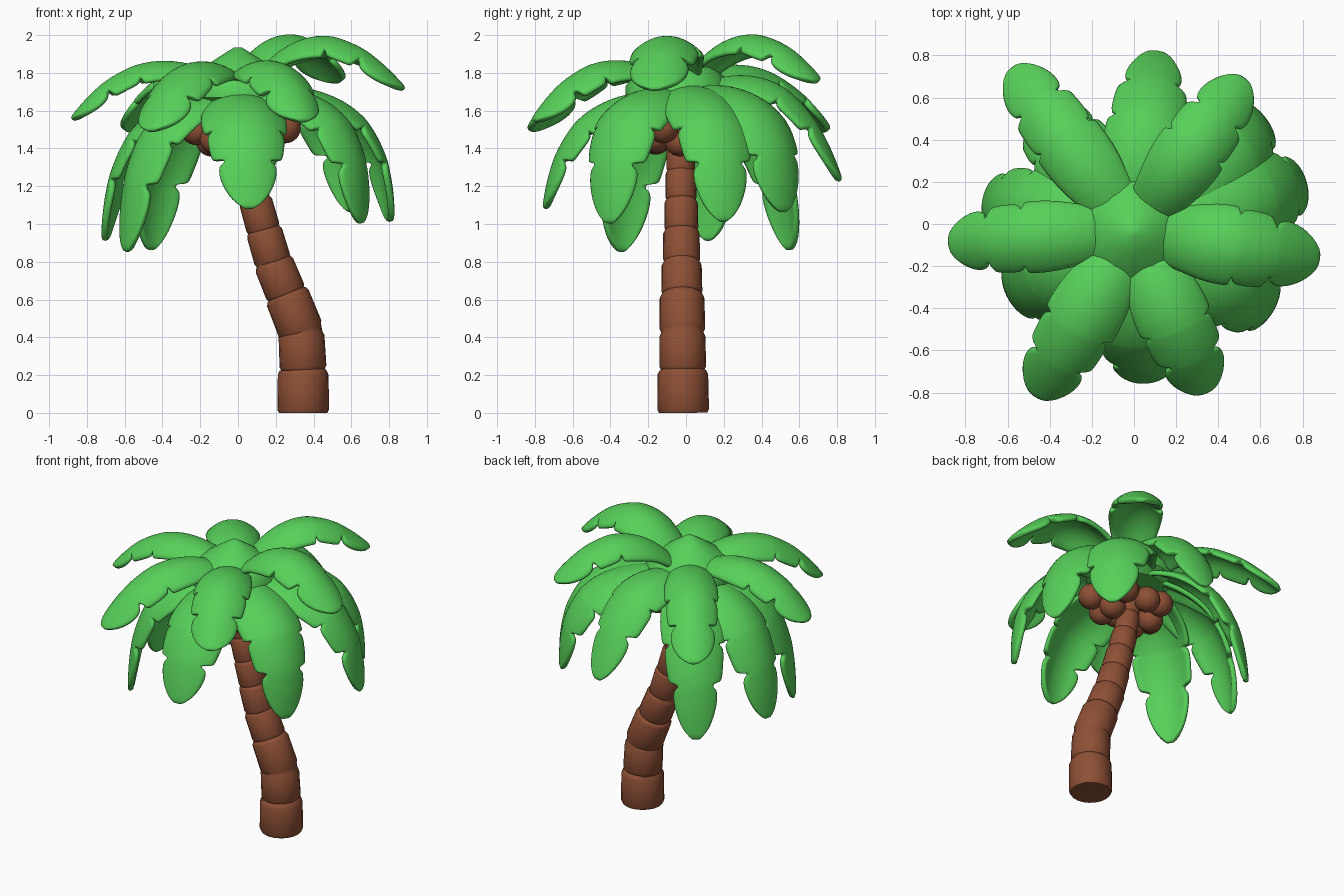
import bpy, bmesh, math
from mathutils import Vector

if "Cube" in bpy.data.objects:
    bpy.data.objects.remove(bpy.data.objects["Cube"])

def material(name, rgb):
    m = bpy.data.materials.new(name)
    m.diffuse_color = (*rgb, 1)
    m.use_nodes = True
    m.node_tree.nodes["Principled BSDF"].inputs["Base Color"].default_value = m.diffuse_color
    return m

GREEN = material("leaf green", (0.095, 0.63, 0.10))
BROWN = material("bark brown", (0.27, 0.08, 0.036))
CROWN = Vector((0, -0.03, 0))

def finish(name, bm, mat, angle=None):
    bmesh.ops.recalc_face_normals(bm, faces=bm.faces)
    me = bpy.data.meshes.new(name)
    bm.to_mesh(me)
    bm.free()
    me.materials.append(mat)
    ob = bpy.data.objects.new(name, me)
    bpy.context.collection.objects.link(ob)
    for p in me.polygons:
        p.use_smooth = True
    if angle:
        bpy.context.view_layer.objects.active = ob
        ob.select_set(True)
        bpy.ops.object.shade_smooth_by_angle(angle=math.radians(angle))
        ob.select_set(False)
    return ob

def skin(bm, rings, closed):
    """Bridge consecutive rows of vertices with quads."""
    n = len(rings[0])
    for a, b in zip(rings, rings[1:]):
        for i in range(n if closed else n - 1):
            j = (i + 1) % n
            bm.faces.new((a[i], a[j], b[j], b[i]))

# Trunk: stacked barrel segments along a leaning path (x, z, radius)
joints = [(0.345, 0, .137), (0.345, .23, .124), (0.335, .43, .121), (0.255, .63, .108),
          (0.185, .80, .098), (0.135, .97, .090), (0.09, 1.13, .083), (0.05, 1.28, .075),
          (0.02, 1.42, .068), (0, 1.66, .06)]
bm = bmesh.new()
rings = []
for k in range(len(joints) - 1):
    (x0, z0, r), (x1, z1, _) = joints[k], joints[k + 1]
    a, b = Vector((x0, -0.015 - 0.01 * z0, z0)), Vector((x1, -0.015 - 0.01 * z1, z1))
    d = (b - a).normalized()
    u = Vector((0, 1, 0)).cross(d).normalized()
    v = d.cross(u)
    for t, s in ((0.0, .93), (.08, 1), (.5, .99), (.88, .98), (.98, .9)):
        c = a.lerp(b, t)
        rings.append([bm.verts.new(c + r * s * (math.cos(q) * u + math.sin(q) * v))
                      for q in [2 * math.pi * i / 20 for i in range(20)]])
skin(bm, rings, True)
bm.faces.new(rings[0])
bm.faces.new(rings[-1])
finish("trunk", bm, BROWN, 50)

# Coconuts: cluster under the crown
nuts = [(.25, -.12, 1.51), (-.22, -.11, 1.50), (.15, .10, 1.50), (-.13, .10, 1.50),
        (0, -.18, 1.50), (.13, -.16, 1.46), (-.12, -.16, 1.45), (.15, -.03, 1.44),
        (-.14, -.01, 1.44), (0, .13, 1.47)]
for i, p in enumerate(nuts):
    bm = bmesh.new()
    bmesh.ops.create_uvsphere(bm, u_segments=20, v_segments=12, radius=.083)
    bmesh.ops.translate(bm, vec=p, verts=bm.verts)
    finish(f"coconut_{i + 1}", bm, BROWN)

# Crown cap: low faceted dome where the fronds meet
bm = bmesh.new()
rings = [[bm.verts.new((r * math.cos(q), -.04 + r * math.sin(q), z))
          for q in [2 * math.pi * i / 12 for i in range(12)]]
         for r, z in ((.02, 1.935), (.1, 1.885), (.22, 1.805), (.28, 1.73), (.28, 1.67), (.22, 1.62))]
skin(bm, rings, True)
bm.faces.new(rings[0])
bm.faces.new(rings[-1])
finish("crown_cap", bm, GREEN, 40)

# Frond outline: position along the rib and relative half width, with stepped notches
OUTLINE = [(0, .60), (.1, .72), (.2, .84), (.3, .94), (.4, .99), (.47, 1), (.52, 1.0), (.53, .96),
           (.535, .82), (.55, .82), (.56, .94), (.62, .97), (.70, .96), (.745, .94), (.755, .88),
           (.76, .62), (.78, .62), (.79, .77), (.84, .77), (.89, .69), (.94, .54), (.975, .35), (1, .1)]
COLS = 10

def frond(name, tip, ctrl, z0, half, taper=0.0, droop=.5, blunt=0.0):
    """Arched leaf: rib is a quadratic curve; taper widens the root, blunt widens the tip."""
    tip = Vector(tip)
    flat = (tip - CROWN)
    flat.z = 0
    reach = flat.length
    out = flat.normalized()
    side = Vector((0, 0, 1)).cross(out)
    p0, p1, p2 = Vector((.07, z0)), Vector(ctrl), Vector((reach, tip.z))
    bm = bmesh.new()
    rows = []
    for t, w in OUTLINE:
        w *= 1 + taper * (.75 - t) + blunt * max(0, (t - .75) / .25)
        p = p0 * (1 - t) ** 2 + p1 * 2 * t * (1 - t) + p2 * t * t
        d = ((p1 - p0) * (1 - t) + (p2 - p1) * t).normalized()
        nrm = out * -d.y + Vector((0, 0, d.x))
        rib = CROWN + out * p.x + Vector((0, 0, p.y))
        row = []
        for i in range(COLS + 1):
            s = (2 * i / COLS - 1) * w
            row.append(bm.verts.new(rib + side * s * half - nrm * (droop * half * abs(s) ** 2.1)))
        rows.append(row)
    skin(bm, rows, False)
    ob = finish(name, bm, GREEN)
    # recalc may flip an open sheet, so make the upper side face outward
    if sum(p.normal.z * p.area for p in ob.data.polygons) < 0:
        ob.data.flip_normals()
    m = ob.modifiers.new("thickness", 'SOLIDIFY')
    m.thickness = .035
    m.offset = -1
    m = ob.modifiers.new("round", 'SUBSURF')
    m.levels = m.render_levels = 1

# Upper fronds: tip, rib control (reach, height), root height, half width
upper = [((-.585, .75, 1.50), (.55, 2.00), 1.78, .175),
         ((.53, .70, 1.76), (.45, 2.24), 1.78, .175),
         ((-.89, -.09, 1.56), (.55, 2.03), 1.78, .175),
         ((.89, -.17, 1.72), (.45, 2.25), 1.77, .195),
         ((-.47, -.83, 1.50), (.55, 2.04), 1.78, .185),
         ((.35, -.81, 1.55), (.52, 2.04), 1.78, .185)]
for i, f in enumerate(upper):
    frond(f"upper_frond_{i + 1}", *f, taper=.12, blunt=.35)

# Lower fronds: broad at the root, hanging steeply around the trunk
lower = [((.11, .83, 1.23), (.62, 1.98), 1.73, .185),
         ((.06, -.76, 1.08), (.66, 1.74), 1.70, .21),
         ((-.72, .12, .91), (.72, 1.72), 1.70, .19),
         ((-.60, -.35, .85), (.70, 1.73), 1.70, .20),
         ((.66, -.41, 1.00), (.82, 1.80), 1.72, .195),
         ((.82, .20, 1.01), (.86, 1.81), 1.73, .20),
         ((.61, .52, 1.06), (.86, 1.83), 1.73, .215),
         ((-.47, .56, .86), (.73, 1.73), 1.70, .19)]
for i, f in enumerate(lower):
    frond(f"lower_frond_{i + 1}", *f, taper=.45, droop=.40, blunt=.12)
